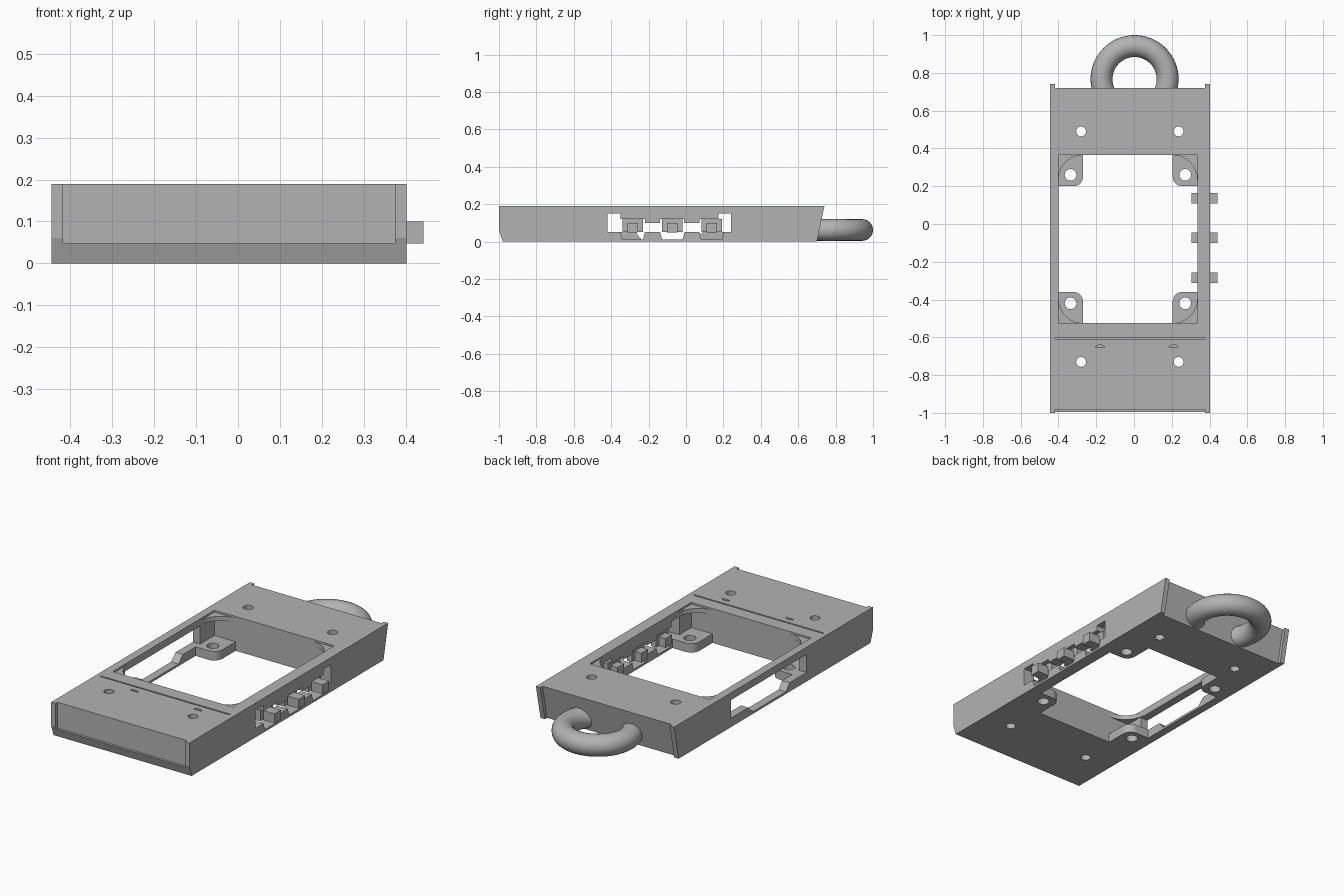
import bpy, bmesh, math

old = bpy.data.objects.get("Cube")
if old:
    bpy.data.objects.remove(old, do_unlink=True)

grey = bpy.data.materials.new("plain grey")
grey.use_nodes = True
colour = (0.45, 0.45, 0.45, 1)
grey.diffuse_color = colour
grey.node_tree.nodes["Principled BSDF"].inputs["Base Color"].default_value = colour

LEFT, RIGHT = -0.445, 0.402
MID = (LEFT + RIGHT) / 2
WIN_X, WIN_Y = (-0.4, 0.335), (-0.525, 0.365)


def prism(name, points, axis, low, high):
    """Extrude a flat outline along x (points are y, z) or z (points are x, y)."""
    bm = bmesh.new()
    place = (lambda p: (low, *p)) if axis == "x" else (lambda p: (*p, low))
    face = bm.faces.new([bm.verts.new(place(p)) for p in points])
    move = (high - low, 0, 0) if axis == "x" else (0, 0, high - low)
    out = bmesh.ops.extrude_face_region(bm, geom=[face])
    bmesh.ops.translate(bm, vec=move, verts=[v for v in out["geom"] if isinstance(v, bmesh.types.BMVert)])
    bmesh.ops.recalc_face_normals(bm, faces=bm.faces)
    mesh = bpy.data.meshes.new(name)
    bm.to_mesh(mesh)
    bm.free()
    mesh.materials.append(grey)
    obj = bpy.data.objects.new(name, mesh)
    bpy.context.collection.objects.link(obj)
    return obj


def rect(a, b, c, d):
    return [(a, c), (b, c), (b, d), (a, d)]


def box(name, x, y, z):
    return prism(name, rect(*x, *y), "z", *z)


def arc(cx, cy, r, start, end, steps=8):
    angles = [math.radians(start + (end - start) * i / steps) for i in range(steps + 1)]
    return [(cx + r * math.cos(a), cy + r * math.sin(a)) for a in angles]


def hole(x, y, r):
    return prism("hole_cutter", arc(x, y, r, 0, 360, 24)[:-1], "z", -0.1, 0.3)


def cut(target, cutters):
    """Subtract every cutter, keep the result and drop the cutters."""
    for c in cutters:
        c.hide_render = True
        mod = target.modifiers.new("cut", "BOOLEAN")
        mod.operation, mod.solver, mod.object = "DIFFERENCE", "EXACT", c
    bpy.context.view_layer.update()
    graph = bpy.context.evaluated_depsgraph_get()
    mesh = bpy.data.meshes.new_from_object(target.evaluated_get(graph))
    target.modifiers.clear()
    target.data = mesh
    for c in cutters:
        bpy.data.objects.remove(c, do_unlink=True)


# Main frame: side outline pulled across the width
side = [(-0.98, 0), (0.7, 0), (0.74, 0.19), (-1, 0.19), (-1, 0.06)]
frame = prism("frame", side, "x", LEFT, RIGHT)
cutters = []

# End recesses between the side flanges
inner = (LEFT + 0.027, RIGHT - 0.027)
cutters.append(box("front_recess", inner, (-1.1, -0.983), (0.047, 0.3)))
cutters.append(prism("back_recess", [(0.66, -0.1), (0.9, -0.1), (0.9, 0.3), (0.743, 0.3)], "x", *inner))

# Window: rounded at the top lip, square below
(x0, x1), (y0, y1), r = WIN_X, WIN_Y, 0.13
rounded = (arc(x1 - r, y1 - r, r, 0, 90) + arc(x0 + r, y1 - r, r, 90, 180)
           + arc(x0 + r, y0 + r, r, 180, 270) + arc(x1 - r, y0 + r, r, 270, 360))
cutters.append(prism("window_cutter", rounded, "z", 0.1, 0.3))
cutters.append(box("cavity_cutter", WIN_X, WIN_Y, (-0.1, 0.155)))
cutters.append(box("lip_step", WIN_X, WIN_Y, (0.18, 0.3)))

# Thin groove, half-moon marks and screw holes
cutters.append(box("groove_cutter", inner, (-0.609, -0.601), (0.175, 0.3)))
for x in (-0.18, 0.21):
    mark = [(px, -0.655 + (py + 0.655) * 0.6) for px, py in arc(x, -0.655, 0.025, 0, 180)]
    cutters.append(prism("mark_cutter", mark, "z", 0.165, 0.3))
for x in (-0.28, 0.236):
    for y in (-0.73, 0.49):
        cutters.append(hole(x, y, 0.026))

# Side slots
left_slot = [(-0.42, 0.15), (-0.42, 0.05), (-0.27, 0.05), (-0.24, 0.012),
             (0.05, 0.012), (0.09, 0.05), (0.24, 0.05), (0.24, 0.15)]
cutters.append(prism("left_slot", left_slot, "x", -0.6, -0.35))
button_y = (-0.285, -0.073, 0.137)
right_slot = [(-0.42, 0.15), (-0.42, 0.05)]
for y in button_y:
    right_slot += [(y - 0.065, 0.05), (y - 0.055, 0.012), (y + 0.055, 0.012), (y + 0.065, 0.05)]
right_slot += [(0.24, 0.05), (0.24, 0.15), (0.175, 0.15), (0.175, 0.12)]
for y in reversed(button_y[1:]):
    right_slot += [(y - 0.065, 0.12), (y - 0.065, 0.1), (y - 0.147, 0.1), (y - 0.147, 0.12)]
right_slot += [(-0.35, 0.12), (-0.35, 0.15)]
cutters.append(prism("right_slot", right_slot, "x", 0.3, 0.6))
cut(frame, cutters)

# Corner tabs with one rounded inner corner and a hole
for sx, xs in (("left", -1), ("right", 1)):
    for sy, ys in (("front", -1), ("back", 1)):
        wx, wy = (x0 if xs < 0 else x1), (y0 if ys < 0 else y1)
        local = [(-0.01, -0.01), (0.13, -0.01)] + arc(0.08, 0.115, 0.05, 0, 90) + [(-0.01, 0.165)]
        tab = prism("corner_tab_" + sy + "_" + sx, [(wx - xs * a, wy - ys * b) for a, b in local], "z", 0, 0.05)
        cut(tab, [hole(wx - xs * 0.064, wy - ys * 0.105, 0.031)])

# Buttons and their small holders
for i, y in enumerate(button_y):
    box("button_%d" % (i + 1), (0.305, 0.443), (y - 0.028, y + 0.028), (0.048, 0.1))
    box("button_holder_%d" % (i + 1), (0.345, 0.375), (y - 0.055, y + 0.055), (0.05, 0.12))

# Carry ring
bpy.ops.mesh.primitive_torus_add(major_radius=0.175, minor_radius=0.058, major_segments=64,
                                 minor_segments=24, location=(0.003, 0.767, 0.062))
ring = bpy.context.object
ring.name = "carry_ring"
ring.data.materials.append(grey)
bpy.ops.object.shade_smooth_by_angle(angle=math.radians(40))
